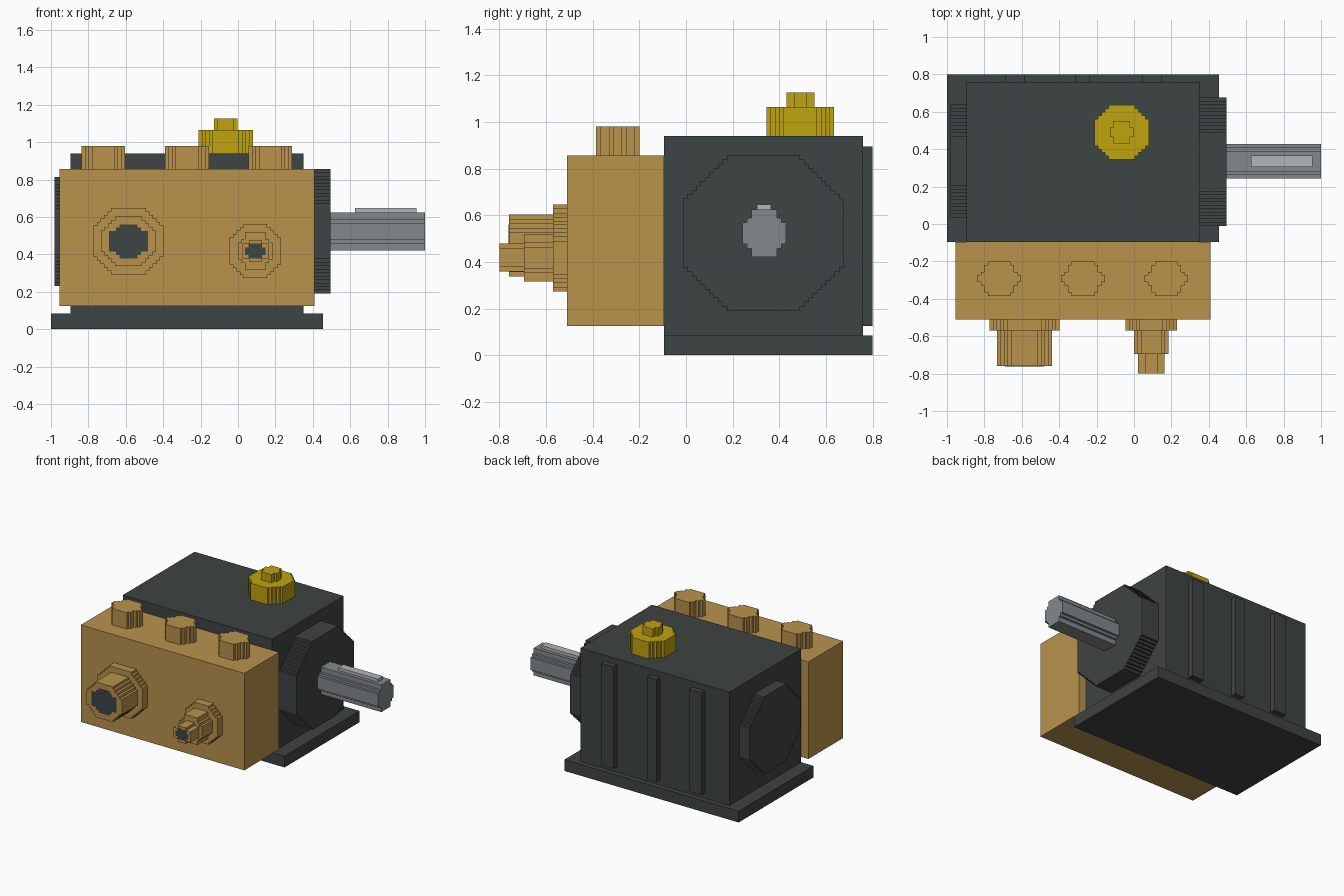
import bpy
import bmesh

cube = bpy.data.objects.get("Cube")
if cube:
    bpy.data.objects.remove(cube, do_unlink=True)

STEP = 0.0187  # stair size of the stepped round parts


def material(name, rgb):
    mat = bpy.data.materials.new(name)
    mat.use_nodes = True
    mat.diffuse_color = (*rgb, 1)
    mat.node_tree.nodes["Principled BSDF"].inputs["Base Color"].default_value = (*rgb, 1)
    return mat


iron = material("dark iron", (0.048, 0.058, 0.056))
brass = material("brass", (0.48, 0.29, 0.073))
steel = material("steel", (0.223, 0.25, 0.262))
bright = material("bright steel", (0.445, 0.462, 0.474))
yellow = material("yellow", (0.527, 0.371, 0.004))


def finish(name, bm, mat):
    bmesh.ops.recalc_face_normals(bm, faces=bm.faces)
    mesh = bpy.data.meshes.new(name)
    bm.to_mesh(mesh)
    bm.free()
    mesh.materials.append(mat)
    obj = bpy.data.objects.new(name, mesh)
    bpy.context.collection.objects.link(obj)


def box(name, mat, x, y, z):
    bm = bmesh.new()
    bmesh.ops.create_cube(bm, size=1)
    for v in bm.verts:
        v.co = [(a + b) / 2 + c * (b - a) for c, (a, b) in zip(v.co, (x, y, z))]
    finish(name, bm, mat)


def stepped(name, mat, axis, x, y, z, sides=8):
    """Prism along an axis whose polygon outline is cut into small stairs."""
    spans = (x, y, z)
    ua, va = [i for i in range(3) if i != axis]
    (u0, u1), (v0, v1) = spans[ua], spans[va]
    cu, ru, cv, rv = (u0 + u1) / 2, (u1 - u0) / 2, (v0 + v1) / 2, (v1 - v0) / 2
    reach, slope = (1.414, 1) if sides == 8 else (1, 0.5)
    rows = max(3, round(2 * rv / STEP))
    right = []
    for i in range(rows):
        t = abs((i + 0.5) / rows * 2 - 1)
        inset = ru * (1 - min(1, reach - slope * t))
        w = ru - round(inset / STEP) * STEP
        lo, hi = (cv - rv + 2 * rv * k / rows for k in (i, i + 1))
        if right and abs(right[-1][0] - w) < 1e-5:
            right[-1] = (w, hi)
        else:
            right += [(w, lo), (w, hi)]
    outline = [(cu + w, v) for w, v in right] + [(cu - w, v) for w, v in reversed(right)]
    bm = bmesh.new()
    verts = []
    for u, v in outline:
        co = [0, 0, 0]
        co[axis], co[ua], co[va] = spans[axis][0], u, v
        verts.append(bm.verts.new(co))
    face = bm.faces.new(verts)
    top = bmesh.ops.extrude_face_region(bm, geom=[face], use_keep_orig=True)["geom"]
    for v in top:
        if isinstance(v, bmesh.types.BMVert):
            v.co[axis] = spans[axis][1]
    finish(name, bm, mat)


# Crankcase with foot plate and back ribs
box("foot_plate", iron, (-1, 0.455), (-0.095, 0.8), (0, 0.085))
box("crankcase", iron, (-0.895, 0.35), (-0.095, 0.76), (0.085, 0.94))
for i, (a, b) in enumerate(((-0.69, -0.585), (-0.315, -0.235), (0.045, 0.15))):
    box(f"back_rib_{i + 1}", iron, (a, b), (0.76, 0.8), (0.125, 0.895))

# Bearing covers
stepped("left_bearing_cover", iron, 0, (0.35, 0.495), (-0.012, 0.676), (0.19, 0.857))
stepped("right_bearing_cover", iron, 0, (-0.98, -0.895), (0.035, 0.64), (0.23, 0.815))

# Drive shaft and key
stepped("drive_shaft", steel, 0, (0.495, 1), (0.243, 0.428), (0.42, 0.625))
box("shaft_key", bright, (0.625, 0.955), (0.305, 0.365), (0.6, 0.647))

# Valve block and hexagonal caps
box("valve_block", brass, (-0.955, 0.41), (-0.51, -0.095), (0.125, 0.857))
for i, cx in enumerate((-0.72, -0.273, 0.173)):
    stepped(f"valve_cap_{i + 1}", brass, 2, (cx - 0.117, cx + 0.117),
            (-0.385, -0.2), (0.857, 0.98), sides=6)


# Front ports: coaxial stepped collars, largest at the block
def port(name, cx, cz, sections):
    for part, mat, rx, rz, y in sections:
        stepped(f"{name}_{part}", mat, 1, (cx - rx, cx + rx), y, (cz - rz, cz + rz))


port("inlet", -0.585, 0.47, (
    ("collar", brass, 0.187, 0.177, (-0.57, -0.51)),
    ("tube", brass, 0.147, 0.133, (-0.76, -0.57)),
    ("bore", iron, 0.104, 0.091, (-0.762, -0.758))))
port("outlet", 0.092, 0.418, (
    ("collar", brass, 0.137, 0.145, (-0.57, -0.51)),
    ("tube", brass, 0.093, 0.102, (-0.695, -0.57)),
    ("nozzle", brass, 0.07, 0.06, (-0.799, -0.695)),
    ("bore", iron, 0.055, 0.04, (-0.8, -0.797))))

# Oil filler cap
stepped("filler_cap", yellow, 2, (-0.21, 0.08), (0.345, 0.635), (0.94, 1.065))
stepped("filler_knob", yellow, 2, (-0.129, -0.003), (0.43, 0.552), (1.065, 1.127))
